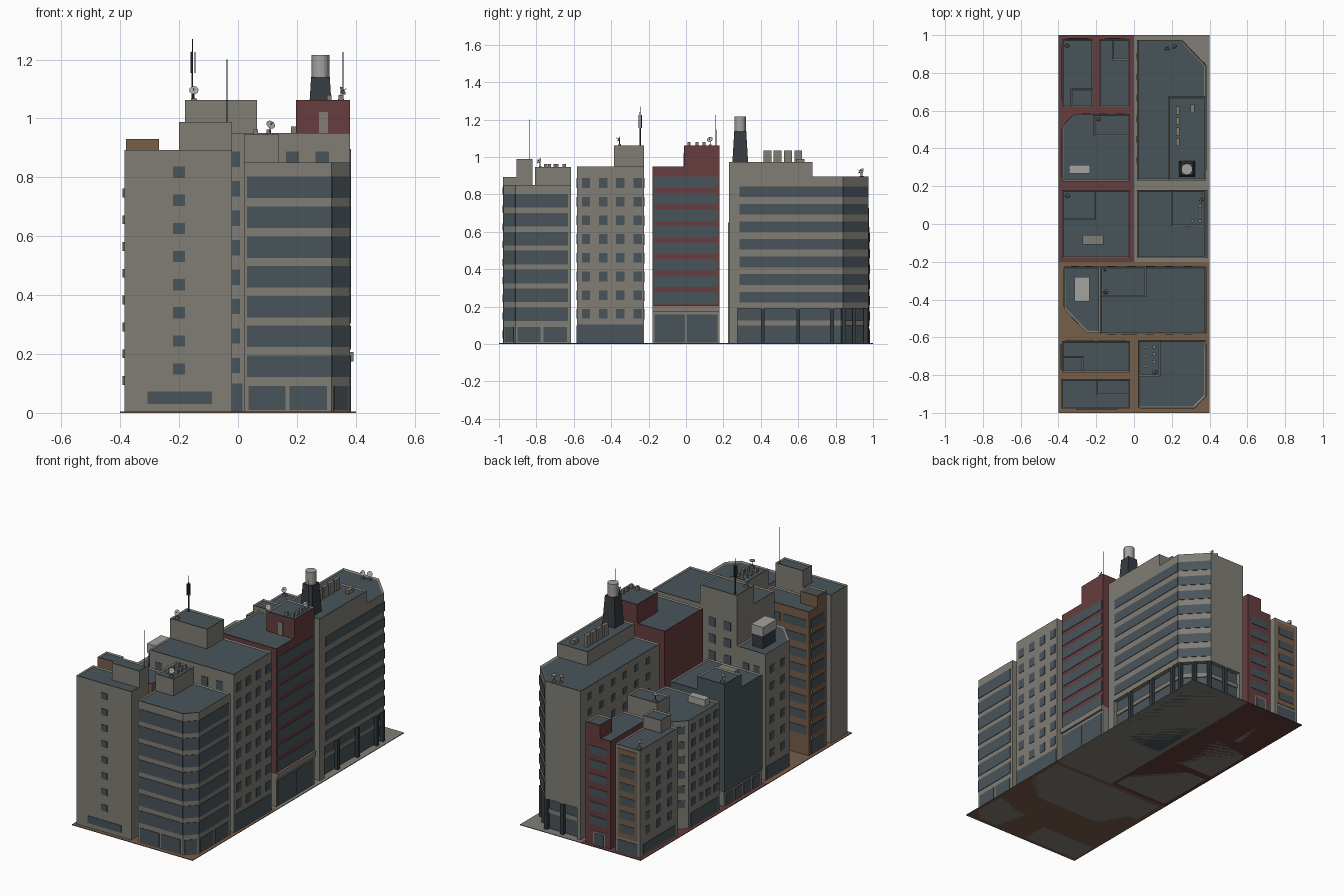
import bpy, bmesh, math
from mathutils import Matrix, Vector

if "Cube" in bpy.data.objects:
    bpy.data.objects.remove(bpy.data.objects["Cube"])

def material(name, rgb):
    m = bpy.data.materials.new(name)
    m.diffuse_color = (*rgb, 1)
    m.use_nodes = True
    m.node_tree.nodes["Principled BSDF"].inputs["Base Color"].default_value = m.diffuse_color
    return m

CONC = material("concrete", (.215, .207, .178))
SLATE = material("slate_glass", (.066, .089, .102))
RED = material("red_brick", (.135, .046, .047))
BROWN = material("brown_tile", (.185, .112, .068))
LIGHT = material("light_metal", (.37, .365, .345))
DARK = material("dark_metal", (.035, .045, .052))

def finish(bm, name, mats):
    bmesh.ops.recalc_face_normals(bm, faces=bm.faces)
    me = bpy.data.meshes.new(name)
    bm.to_mesh(me)
    bm.free()
    for m in mats:
        me.materials.append(m)
    ob = bpy.data.objects.new(name, me)
    bpy.context.collection.objects.link(ob)
    return ob

def rect(x0, x1, y0, y1):
    return [(x0, y0), (x1, y0), (x1, y1), (x0, y1)]

def prism(name, pts, z0, z1, mat, roof=False):
    """Extruded outline; roof=True adds a concrete parapet around a sunk slate roof."""
    bm = bmesh.new()
    base = bm.faces.new([bm.verts.new((x, y, z0)) for x, y in pts])
    ext = bmesh.ops.extrude_face_region(bm, geom=[base])["geom"]
    bmesh.ops.translate(bm, vec=(0, 0, z1 - z0), verts=[v for v in ext if isinstance(v, bmesh.types.BMVert)])
    if roof:
        top = [f for f in ext if isinstance(f, bmesh.types.BMFace)][0]
        top.normal_update()
        rim = bmesh.ops.inset_region(bm, faces=[top], thickness=.011)["faces"]
        for f in rim:
            f.material_index = 2
        top.material_index = 1
        bmesh.ops.translate(bm, vec=(0, 0, -.006), verts=top.verts)
    return finish(bm, name, [mat, SLATE, CONC])

def box(name, x, y, z0, w, d, h, mat):
    return prism(name, rect(x - w / 2, x + w / 2, y - d / 2, y + d / 2), z0, z0 + h, mat)

def facade(name, a, b, cols, rows, mat=SLATE, out=.003):
    """Thin plates on the wall a->b (counter-clockwise), cols as distances from a, rows as heights."""
    a, b = Vector(a), Vector(b)
    d = (b - a).normalized()
    n = Vector((d.y, -d.x))
    bm = bmesh.new()
    for s0, s1 in cols:
        for z0, z1 in rows:
            vs = []
            for o in (-.004, out):
                for s, z in ((s0, z0), (s1, z0), (s1, z1), (s0, z1)):
                    p = a + d * s + n * o
                    vs.append(bm.verts.new((p.x, p.y, z)))
            bm.faces.new(vs[4:])
            for i in range(4):
                j = (i + 1) % 4
                bm.faces.new((vs[i], vs[j], vs[4 + j], vs[4 + i]))
    return finish(bm, name, [mat])

def steps(start, pitch, size, n):
    return [(start + i * pitch, start + i * pitch + size) for i in range(n)]

def cone(name, loc, r1, r2, h, mat, seg=12, rot=None):
    bm = bmesh.new()
    m = Matrix.Translation(loc) @ (rot or Matrix()) @ Matrix.Translation((0, 0, h / 2))
    bmesh.ops.create_cone(bm, cap_ends=True, segments=seg, radius1=r1, radius2=r2, depth=h, matrix=m)
    return finish(bm, name, [mat])

def dish(x, y, z, turn=0):
    cone("dish_pole", (x, y, z), .002, .002, .03, DARK, 6)
    rot = Matrix.Rotation(turn, 4, 'Z') @ Matrix.Rotation(math.radians(60), 4, 'X')
    cone("dish_bowl", (x, y, z + .03), .004, .016, .008, LIGHT, 12, rot)
    cone("dish_feed", (x, y, z + .03), .001, .001, .022, DARK, 4, rot)
    box("dish_foot", x, y, z - .006, .02, .014, .012, CONC)

# ground pads
prism("brown_pad", rect(-.4, .4, -1, -.2), 0, .004, BROWN)
prism("red_pad", rect(-.4, 0, -.2, 1), 0, .004, RED)
prism("grey_pad", rect(0, .4, -.2, 1), 0, .004, CONC)

# corner block, back right: overhanging tower on a glazed ground floor
A = [(.015, .23), (.38, .23), (.38, .84), (.25, .975), (.015, .975)]
prism("corner_tower", A, .19, .895, CONC, True)
prism("corner_tower_upper", rect(.18, .38, .23, .675), .88, .972, CONC, True)
core = [(.03, .25), (.355, .25), (.355, .83), (.24, .95), (.03, .95)]
prism("shop_glass", core, 0, .19, SLATE)
prism("shop_end_wall", rect(.015, .38, .23, .275), 0, .19, CONC)
prism("shop_side_wall", rect(.015, .04, .23, .975), 0, .19, CONC)
for i in (1, 2, 3):
    L = (Vector(core[i + 1]) - Vector(core[i])).length
    facade("shop_transom", core[i], core[i + 1], [(0, L)], [(.1, .125)], CONC, .006)
for x, y in ((.37, .41), (.37, .6), (.37, .78), (.365, .845), (.31, .9), (.25, .96), (.14, .965)):
    box("shop_pillar", x, y, 0, .02, .02, .19, DARK)
R = steps(.222, .094, .057, 7)
facade("tower_bands_side", A[1], A[2], [(.055, .61)], R)
facade("tower_bands_corner", A[2], A[3], [(0, .187)], R)
facade("tower_small_windows", A[4], A[0], steps(.07, .11, .035, 6), steps(.25, .094, .04, 7))

# water tower, vents and boxes on it
cone("tank_stand", (.28, .29, .965), .06, .045, .175, DARK, 4, Matrix.Rotation(math.pi / 4, 4, 'Z'))
cone("water_tank", (.28, .29, 1.14), .03, .03, .075, LIGHT, 16)
for y in (.435, .49, .545, .6):
    box("vent_unit", .232, y, .962, .02, .042, .072, CONC)
box("vent_cabinet", .31, .61, .96, .022, .045, .03, CONC)
dish(.175, .935, .892)
dish(.21, .945, .892, .6)

# red block
prism("red_block", rect(.015, .38, -.18, .18), .2, .95, RED, True)
prism("red_block_upper", rect(.197, .38, -.01, .18), .935, 1.062, RED, True)
prism("red_block_base", rect(.015, .38, -.18, .18), 0, .2, CONC)
prism("red_block_canopy", rect(.37, .392, -.18, .18), .175, .207, CONC)
facade("red_block_bands", (.38, -.18), (.38, .18), [(.008, .352)], steps(.215, .0885, .062, 8))
facade("red_block_shops", (.38, -.18), (.38, .18), [(.012, .175), (.185, .348)], [(.008, .157)])
facade("roof_door", (.197, -.01), (.38, -.01), [(.078, .108)], [(.944, 1.022)], CONC)
for x, y in ((.35, .015), (.31, .015), (.35, .06), (.35, .095)):
    box("roof_box", x, y, 1.055, .016, .016, .025, CONC)
dish(.35, .13, 1.06, 1.2)
cone("red_block_mast", (.357, .16, 1.055), .002, .0015, .17, DARK, 6)

# grey block with square windows
prism("grey_block", rect(-.18, .38, -.582, -.225), 0, .95, CONC, True)
prism("grey_block_upper", rect(-.18, .065, -.385, -.225), .935, 1.062, CONC, True)
G = steps(.135, .1, .052, 8)
facade("grey_windows_side", (.38, -.582), (.38, -.225), steps(.025, .092, .045, 4), G)
facade("grey_shopfront", (.38, -.582), (.38, -.225), [(.004, .353)], [(.004, .105)])
facade("grey_windows_front", (-.18, -.582), (.38, -.582), steps(.04, .101, .045, 5), G)
facade("grey_windows_back", (.38, -.225), (-.18, -.225), steps(.07, .101, .045, 5), G)
facade("grey_shopfront_front", (-.18, -.582), (.02, -.582), [(.11, .195)], [(.004, .1)])
cone("main_mast", (-.155, -.245, 1.055), .004, .002, .215, DARK, 6)
for k in range(3):
    t = k * math.tau / 3
    box("mast_antenna", -.155 + .009 * math.cos(t), -.245 + .009 * math.sin(t), 1.155, .005, .005, .07, DARK)
dish(-.15, -.355, 1.062)

# chamfered annex with square tank
X = [(-.37, -.45), (-.25, -.575), (-.18, -.575), (-.18, -.225), (-.37, -.225)]
prism("annex", X, 0, .76, CONC, True)
facade("annex_windows_back", X[3], X[4], [(.04, .08), (.11, .15)], steps(.13, .1, .045, 6))
facade("annex_windows_side", X[4], X[0], [(.04, .08), (.14, .18)], steps(.13, .1, .045, 6))
facade("annex_shopfront", X[4], X[0], [(.01, .215)], [(.01, .085)])
facade("annex_windows_corner", X[0], X[1], [(.06, .11)], steps(.13, .1, .045, 6))
box("square_tank_stand", -.275, -.345, .75, .07, .12, .08, DARK)
box("square_tank", -.275, -.345, .83, .08, .13, .055, LIGHT)

# rounded-off block, front right
C = [(.02, -.975), (.318, -.975), (.38, -.912), (.38, -.615), (.02, -.615)]
prism("front_corner_block", C, 0, .85, CONC, True)
prism("front_corner_upper", rect(.02, .14, -.808, -.615), .835, .945, CONC, True)
B = steps(.122, .1012, .073, 7)
facade("corner_bands_front", C[0], C[1], [(.01, .298)], B)
facade("corner_bands_chamfer", C[1], C[2], [(0, .0884)], B)
facade("corner_bands_side", C[2], C[3], [(0, .28)], B)
facade("corner_shop_front", C[0], C[1], [(.015, .142), (.155, .282)], [(.01, .092)])
facade("corner_shop_chamfer", C[1], C[2], [(.01, .078)], [(.01, .092)])
facade("corner_shop_side", C[2], C[3], [(.012, .135), (.15, .275)], [(.01, .092)])
for x, y in ((.06, -.65), (.06, -.7), (.105, -.65), (.105, -.69), (.105, -.73), (.06, -.75)):
    box("roof_box", x, y, .938, .015, .018, .024, CONC)
dish(.108, -.78, .945, .5)

# slim grey block, front left
prism("slim_block", rect(-.385, -.02, -.978, -.82), 0, .892, CONC, True)
prism("slim_block_upper", rect(-.2, -.02, -.905, -.82), .878, .988, CONC, True)
facade("slim_windows", (-.385, -.978), (-.02, -.978), [(.165, .205)], steps(.13, .0955, .038, 8))
facade("slim_low_window", (-.385, -.978), (-.02, -.978), [(.077, .297)], [(.03, .073)])
cone("slim_mast", (-.037, -.835, .98), .002, .0015, .22, DARK, 6)

# brown block with strip windows
prism("brown_block", rect(-.38, -.02, -.785, -.62), 0, .865, BROWN, True)
prism("brown_block_upper", rect(-.38, -.268, -.785, -.7), .85, .93, BROWN, True)
W = steps(.125, .091, .05, 8)
facade("brown_bands_back", (-.02, -.62), (-.38, -.62), [(.02, .17), (.19, .345)], W)
facade("brown_bands_side", (-.38, -.62), (-.38, -.785), [(.02, .145)], W)
facade("brown_shop", (-.38, -.62), (-.38, -.785), [(.02, .145)], [(.01, .09)])
for z0, z1 in W:
    prism("brown_balcony", rect(-.392, -.378, -.77, -.635), z0 - .03, z0, BROWN)

# glass block, left middle
prism("glass_block", rect(-.38, -.02, -.18, .18), .09, .66, SLATE, True)
prism("glass_block_upper", rect(-.38, -.2, .02, .18), .645, .738, SLATE, True)
prism("glass_block_base", rect(-.375, -.02, -.178, .178), 0, .09, CONC)
facade("glass_block_shops", (-.375, .178), (-.375, -.178), steps(.02, .084, .065, 4), [(.008, .075)])
box("roof_unit", -.217, -.083, .65, .11, .052, .04, CONC)
dish(-.352, .155, .738)

# chamfered grey block, left back
D = [(-.38, .225), (-.02, .225), (-.02, .582), (-.315, .582), (-.38, .517)]
prism("left_grey_block", D, 0, .65, CONC, True)
prism("left_grey_upper", rect(-.215, -.02, .465, .582), .635, .735, CONC, True)
V = steps(.13, .088, .045, 6)
facade("left_grey_windows_side", D[4], D[0], steps(.025, .07, .04, 4), V)
facade("left_grey_windows_corner", D[3], D[4], [(.02, .072)], V)
facade("left_grey_windows_back", D[2], D[3], steps(.03, .09, .045, 3), V)
facade("left_grey_shop", D[4], D[0], [(.015, .275)], [(.01, .09)])
box("roof_unit", -.288, .29, .64, .11, .045, .045, LIGHT)
dish(-.19, .56, .735, .4)

# corner block with brown balconies, back left
prism("back_grey_block", rect(-.38, -.218, .62, .978), 0, .645, CONC, True)
prism("back_grey_upper", rect(-.335, -.218, .62, .717), .63, .715, CONC, True)
Q = steps(.125, .084, .048, 6)
facade("back_brown_panel", (-.218, .978), (-.38, .978), [(.015, .147)], [(.095, .625)], BROWN)
facade("back_brown_windows", (-.218, .978), (-.38, .978), [(.03, .132)], Q, SLATE, .006)
facade("back_grey_shop", (-.218, .978), (-.38, .978), [(.015, .147)], [(.01, .08)])
facade("back_grey_windows", (-.38, .978), (-.38, .62), steps(.05, .105, .04, 3), Q)
facade("back_grey_side_shop", (-.38, .978), (-.38, .62), [(.03, .33)], [(.015, .075)])
dish(-.355, .95, .645)

# narrow red block, back
prism("narrow_red_block", rect(-.185, -.02, .62, .978), 0, .65, RED, True)
prism("narrow_red_upper", rect(-.115, -.02, .865, .978), .635, .727, RED, True)
facade("narrow_red_windows", (-.02, .978), (-.185, .978), [(.025, .14)], Q)
facade("narrow_red_door_frame", (-.02, .978), (-.185, .978), [(.05, .13)], [(.004, .085)], CONC)
facade("narrow_red_door", (-.02, .978), (-.185, .978), [(.06, .12)], [(.004, .075)], SLATE, .006)
